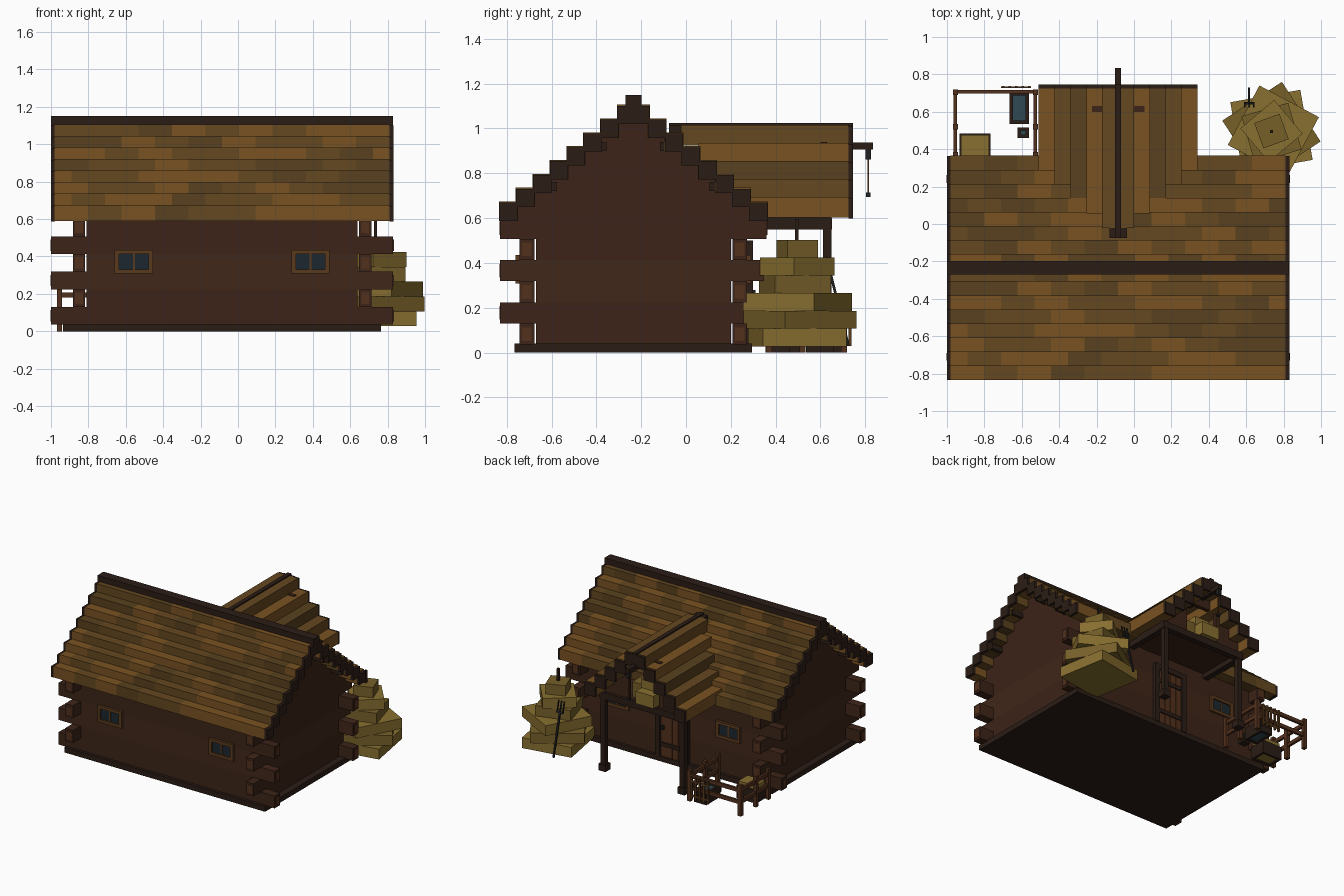
import bpy, bmesh, random
from math import radians
from mathutils import Matrix, Vector

if "Cube" in bpy.data.objects:
    bpy.data.objects.remove(bpy.data.objects["Cube"])

random.seed(4)
CX, CY = -0.085, -0.235          # house centre


def mat(name, c):
    m = bpy.data.materials.new(name)
    m.diffuse_color = (*c, 1)
    m.use_nodes = True
    m.node_tree.nodes["Principled BSDF"].inputs["Base Color"].default_value = m.diffuse_color
    return m


LOG = mat("log_wood", (0.045, 0.017, 0.009))
DARK = mat("dark_wood", (0.024, 0.012, 0.008))
CAP = mat("log_end_wood", (0.085, 0.03, 0.012))
FRAME = mat("frame_wood", (0.10, 0.042, 0.012))
ROOF = [mat("shingle_%d" % i, c) for i, c in enumerate(
    [(0.19, 0.085, 0.016), (0.13, 0.065, 0.014), (0.10, 0.053, 0.013)])]
HAY = [mat("hay_light", (0.25, 0.16, 0.03)), mat("hay_dark", (0.18, 0.115, 0.022))]
BLUE = mat("water_blue", (0.03, 0.065, 0.09))
GLASS = mat("glass", (0.012, 0.02, 0.028))
METAL = mat("dark_metal", (0.015, 0.015, 0.016))


def part(name, boxes, mats):
    """One object from boxes (x0, x1, y0, y1, z0, z1[, material index])."""
    mats = mats if isinstance(mats, list) else [mats]
    bm = bmesh.new()
    for b in boxes:
        c = Vector(((b[0] + b[1]) / 2, (b[2] + b[3]) / 2, (b[4] + b[5]) / 2))
        M = Matrix.Translation(c) @ Matrix.Diagonal((b[1] - b[0], b[3] - b[2], b[5] - b[4], 1))
        before = set(bm.faces)
        bmesh.ops.create_cube(bm, size=1, matrix=M)
        for f in set(bm.faces) - before:
            f.material_index = b[6] if len(b) > 6 else 0
    me = bpy.data.meshes.new(name)
    bm.to_mesh(me)
    bm.free()
    for m in mats:
        me.materials.append(m)
    ob = bpy.data.objects.new(name, me)
    bpy.context.collection.objects.link(ob)
    return ob


def cen(x, y, hx, hy, z0, z1, m=0):
    return (x - hx, x + hx, y - hy, y + hy, z0, z1, m)


# Foundation and log walls with crossed corners
part("foundation", [cen(CX, CY, 0.85, 0.53, 0, 0.04)], DARK)
H, T = 0.0945, 0.033
logs, caps = [], []
for k in range(6):
    z0 = 0.035 + k * H
    z1 = z0 + H
    for s in (-1, 1):
        fy, sx = CY + s * 0.475, CX + s * 0.765
        even = k % 2 == 0
        logs.append(cen(CX, fy, 0.915 if even else 0.725, T, z0, z1, k // 2 % 2))
        logs.append(cen(sx, CY, T, 0.435 if even else 0.595, z0, z1, k // 2 % 2))
        for e in (-1, 1):
            if even:
                caps.append(cen(CX + e * 0.914, fy, 0.004, 0.021, z0 + 0.017, z1 - 0.017))
            else:
                caps.append(cen(sx, CY + e * 0.594, 0.021, 0.004, z0 + 0.017, z1 - 0.017))
part("log_walls", logs, [LOG, mat("log_wood_b", (0.052, 0.02, 0.01))])
part("log_end_caps", caps, CAP)

# Main roof: eight stepped rows of shingles per side, gable trim and gable walls
tiles, trim, gable = [], [], []
DY, DZ = 0.0752, 0.0617
for i in range(8):
    out, z0 = 0.6 - DY * i, 0.59 + DZ * i
    for s in (-1, 1):
        ya, yb = sorted((CY + s * out, CY + s * (out - 0.085)))
        cuts = [-0.98] + [-0.98 + 0.179 * (n - 0.5 * (i % 2)) for n in range(1, 11)] + [0.81]
        for a, b in zip(cuts, cuts[1:]):
            if b > a:
                tiles.append((a, b, ya, yb, z0, z0 + 0.084, random.randrange(3)))
        for e in (-1, 1):
            trim.append(cen(CX + e * 0.905, (ya + yb) / 2, 0.011, 0.041, z0 - 0.002, z0 + 0.079))
    for e in (-1, 1):
        gable.append(cen(CX + e * 0.765, CY, T, out - 0.075, z0, z0 + DZ))
trim.append(cen(CX, CY, 0.915, 0.036, 1.065, 1.15))
part("main_roof_shingles", tiles, ROOF)
part("main_roof_trim_and_ridge", trim, DARK)
part("gable_walls", gable, LOG)
part("roof_purlins", [cen(CX, CY + s * o, 0.89, 0.02, z, z + 0.04)
                      for s in (-1, 1) for o, z in ((0.36, 0.72), (0.14, 0.9))], DARK)

# Porch roof crossing the back slope
tiles, trim, front = [], [], []
for i in range(5):
    out, z0 = 0.425 - 0.085 * i, 0.603 + 0.08 * i
    for s in (-1, 1):
        xa, xb = sorted((CX + s * out, CX + s * (out - 0.092)))
        tiles.append((xa, xb, 0.29 - 0.078 * i, 0.725, z0, z0 + 0.092, i % 3))
        trim.append((xa, xb, 0.725, 0.745, z0 - 0.004, z0 + 0.086))
        # gable boarding either side of the loft opening
        if out - 0.08 > 0.13:
            front.append((*sorted((CX + s * 0.13, CX + s * (out - 0.08))),
                          0.60, 0.63, z0, z0 + 0.08))
front.append(cen(CX, 0.615, 0.14, 0.015, 0.85, 0.94))
trim.append(cen(CX, 0.335, 0.047, 0.41, 0.95, 1.012))
trim.append(cen(CX, 0.335, 0.016, 0.41, 1.0, 1.025))
part("porch_roof_shingles", tiles, ROOF)
part("porch_roof_trim_and_ridge", trim, DARK)
part("porch_gable_boards", front, LOG)

# Porch posts, beams and loft floor
frame = []
for s in (-1, 1):
    x = CX + s * 0.335
    frame += [cen(x, 0.63, 0.019, 0.019, 0, 0.6), cen(x, 0.63, 0.03, 0.03, 0, 0.05),
              cen(x, 0.46, 0.022, 0.19, 0.548, 0.602)]
frame += [cen(CX, 0.63, 0.36, 0.022, 0.55, 0.6)]
part("porch_posts_and_beams", frame, DARK)
part("loft_floor", [cen(CX, 0.44, 0.33, 0.19, 0.585, 0.605)], LOG)
part("loft_hay_bales", [cen(CX - 0.04, 0.63, 0.075, 0.05, 0.605, 0.70),
                        cen(CX + 0.06, 0.54, 0.06, 0.06, 0.605, 0.72, 1),
                        cen(CX - 0.02, 0.56, 0.06, 0.05, 0.70, 0.77)], HAY)

# Hoist beam, pulley, rope and hook
part("hoist_beam", [cen(CX, 0.66, 0.016, 0.175, 0.905, 0.938)], DARK)
part("hoist_pulley_and_hook", [cen(CX, 0.813, 0.012, 0.013, 0.862, 0.905),
                               cen(CX, 0.813, 0.01, 0.01, 0.695, 0.715)], METAL)
part("hoist_rope", [cen(CX, 0.813, 0.004, 0.004, 0.705, 0.87)], FRAME)

# Door with frame and handle
y = CY + 0.475 + T
part("door", [(CX - 0.1 + 0.05 * n, CX - 0.053 + 0.05 * n, y, y + 0.015, 0.04, 0.46)
              for n in range(4)], CAP)
part("door_frame", [cen(CX + s * 0.12, y + 0.012, 0.02, 0.014, 0.035, 0.5) for s in (-1, 1)]
     + [cen(CX, y + 0.012, 0.14, 0.014, 0.46, 0.5)]
     + [cen(CX, y + 0.018, 0.095, 0.005, z, z + 0.03) for z in (0.12, 0.36)], DARK)
part("door_handle", [cen(CX + 0.075, y + 0.024, 0.008, 0.012, 0.25, 0.28)], METAL)

# Windows on the front and back walls
for s in (-1, 1):
    wy = CY + s * 0.51
    for e in (-1, 1):
        wx = CX + e * 0.472
        part("window_frame",
             [cen(wx, wy, 0.1, 0.016, z, z + 0.023) for z in (0.308, 0.412)]
             + [cen(wx + d * 0.09, wy, 0.012, 0.016, 0.308, 0.435) for d in (-1, 1)]
             + [cen(wx, wy, 0.005, 0.010, 0.32, 0.42)], FRAME)
        part("window_glass", [cen(wx, wy, 0.085, 0.005, 0.32, 0.42)], GLASS)

# Fenced pen at the back corner
fence = [cen(x, yy, 0.014, 0.014, 0, 0.235)
         for x in (-0.955, -0.527) for yy in (0.37, 0.52, 0.705)]
for z in (0.09, 0.18):
    fence += [cen(x, 0.535, 0.009, 0.175, z, z + 0.028) for x in (-0.955, -0.527)]
    fence += [cen(-0.741, 0.708, 0.214, 0.009, z, z + 0.028)]
part("pen_fence", fence, CAP)
part("pen_rack", [cen(-0.70 + 0.035 * n, 0.732, 0.007, 0.006, 0.03, 0.2) for n in range(5)]
     + [cen(-0.63, 0.732, 0.08, 0.004, z, z + 0.015) for z in (0.05, 0.16)], FRAME)


def tub(name, x, yy, hx, hy, h, fill):
    w = 0.009
    part(name, [cen(x + s * (hx - w), yy, w, hy, 0, h) for s in (-1, 1)]
         + [cen(x, yy + s * (hy - w), hx, w, 0, h) for s in (-1, 1)], DARK)
    part(name + "_filling", [cen(x, yy, hx - w, hy - w, 0.01, h * 0.85 if fill is BLUE else h + 0.03)], fill)


tub("water_trough", -0.613, 0.62, 0.052, 0.085, 0.09, BLUE)
tub("water_bucket", -0.592, 0.488, 0.03, 0.027, 0.07, BLUE)
tub("feed_box", -0.85, 0.42, 0.083, 0.065, 0.1, HAY[0])

# Haystack of turned, shrinking layers around a pole
for i, (h, rot, ox, oy) in enumerate([
        (0.19, 10, 0, 0), (0.19, 33, 0, 0), (0.18, 62, 0.01, 0),
        (0.13, 16, 0, -0.01), (0.118, 40, 0, 0), (0.072, 20, 0, 0)]):
    z = 0.028 + 0.079 * i
    ob = part("haystack_layer", [(-h, h, -h, h, 0, 0.079)], HAY[i % 2])
    ob.location = (0.735 + ox, 0.497 + oy, z)
    ob.rotation_euler.z = radians(rot)
part("haystack_pole", [cen(0.735, 0.495, 0.008, 0.008, 0.45, 0.595)], DARK)

# Pitchfork leaning on the hay
fork = part("pitchfork", [cen(0, 0, 0.006, 0.006, 0, 0.33), cen(0, 0, 0.028, 0.006, 0.32, 0.335)]
            + [cen(d * 0.024, 0, 0.004, 0.004, 0.33, 0.41) for d in (-1, 0, 1)], METAL)
fork.location = (0.615, 0.725, 0.03)
fork.rotation_euler.x = radians(14)
